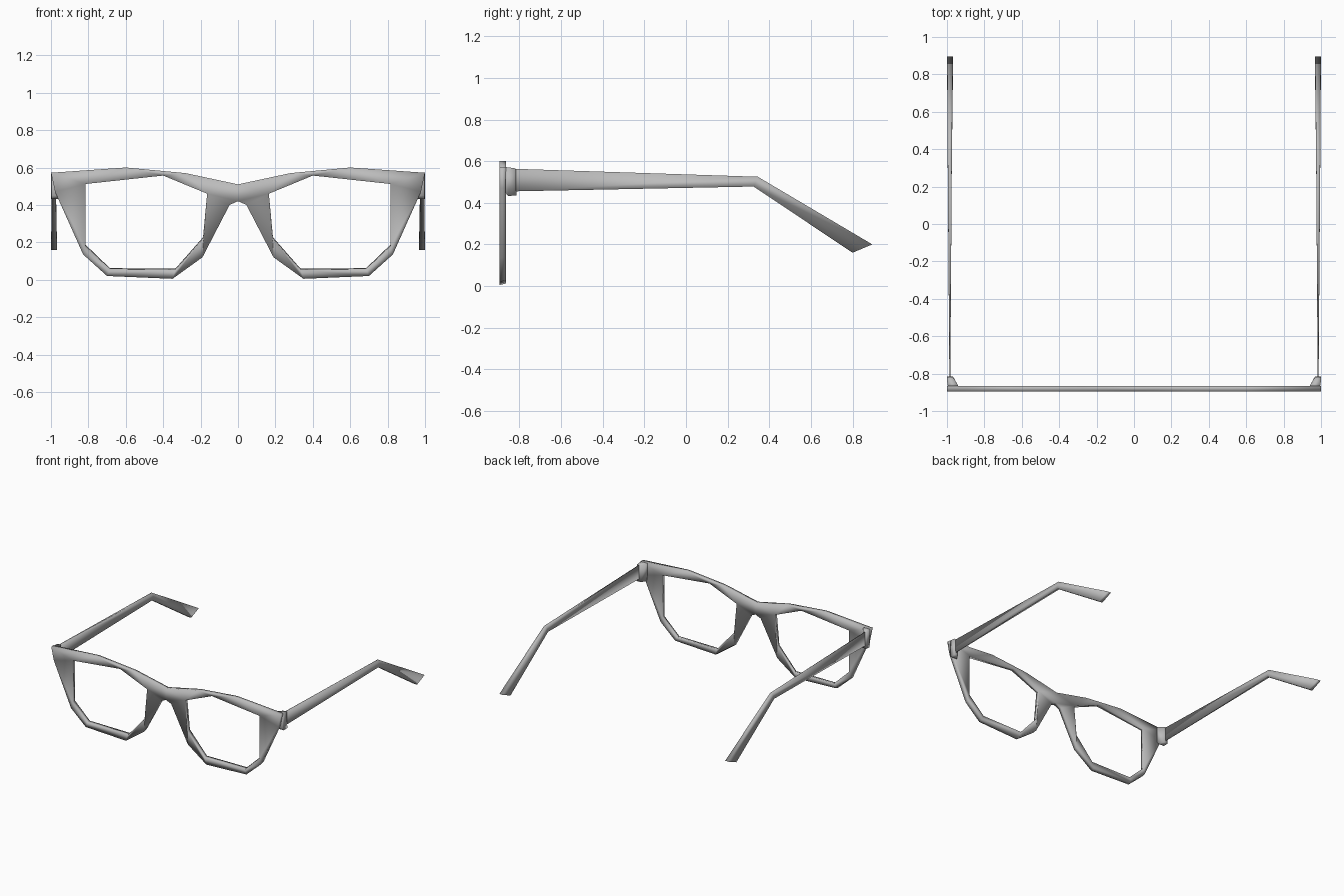
import bpy, bmesh

if "Cube" in bpy.data.objects:
    bpy.data.objects.remove(bpy.data.objects["Cube"])

grey = bpy.data.materials.new("frame grey")
grey.diffuse_color = (0.5, 0.5, 0.5, 1)
grey.use_nodes = True
grey.node_tree.nodes["Principled BSDF"].inputs["Base Color"].default_value = grey.diffuse_color


def finish(bm, name):
    """Turn a right-hand half into a smooth, mirrored object."""
    bmesh.ops.recalc_face_normals(bm, faces=bm.faces)
    for f in bm.faces:
        f.smooth = True
    me = bpy.data.meshes.new(name)
    bm.to_mesh(me)
    bm.free()
    me.materials.append(grey)
    ob = bpy.data.objects.new(name, me)
    bpy.context.collection.objects.link(ob)
    mod = ob.modifiers.new("mirror", 'MIRROR')
    mod.use_clip = True
    mod.merge_threshold = 0.001
    return ob


def loft(name, rings):
    """Skin equal-sized rings of points and cap both ends."""
    bm = bmesh.new()
    vs = [[bm.verts.new(p) for p in r] for r in rings]
    n = len(vs[0])
    for a, b in zip(vs, vs[1:]):
        for i in range(n):
            j = (i + 1) % n
            bm.faces.new((a[i], a[j], b[j], b[i]))
    bm.faces.new(vs[0])
    bm.faces.new(vs[-1])
    return finish(bm, name)


# Front frame: outline from bridge top round to bridge underside, and lens opening
outer = [(0, .51), (.28, .57), (.60, .60), (1.0, .572), (.978, .47), (.828, .135),
         (.70, .02), (.35, .005), (.19, .12), (.045, .40), (0, .42)]
inner = [(.165, .46), (.40, .557), (.815, .512), (.815, .18), (.685, .055),
         (.335, .052), (.187, .22)]
# Faces joining outline (o) and opening (i) points
faces = ["o0 o10 i0", "o10 o9 i0", "o0 i0 o1", "o1 i0 i1", "o1 i1 o2", "o2 i1 i2",
         "o2 i2 o3", "o3 i2 o4", "o4 i2 i3", "o4 i3 o5", "o5 i3 i4 o6",
         "o6 i4 i5 o7", "o7 i5 i6 o8", "o8 i6 i0 o9"]
bm = bmesh.new()
sheets = []
for y, lift in ((-.895, 0), (-.865, .007)):
    v = {}
    for k, pts in (("o", outer), ("i", inner)):
        for n, (x, z) in enumerate(pts):
            # the back rim is pulled in slightly at the lower edge
            dz = lift if z < .3 else 0
            v[k + str(n)] = bm.verts.new((x, y, z + dz))
    for f in faces:
        bm.faces.new([v[k] for k in f.split()])
    sheets.append(v)
front, back = sheets
edges = [("o%d" % n, "o%d" % (n + 1)) for n in range(10)]
edges += [("i%d" % n, "i%d" % ((n + 1) % 7)) for n in range(7)]
for a, b in edges:
    bm.faces.new((front[a], front[b], back[b], back[a]))
finish(bm, "front_frame")


def rect(x0, x1, lo, hi):
    """Four-point section; lo and hi are (y, z) of the bottom and top edges."""
    return [(x0, *lo), (x1, *lo), (x1, *hi), (x0, *hi)]


# Hinge blocks behind the outer corners
loft("hinges", [rect(.94, .995, (-.868, .45), (-.868, .572)),
                rect(.945, .998, (-.855, .432), (-.855, .57)),
                rect(.968, 1.0, (-.815, .436), (-.818, .565))])

# Temple arms: thin at the hinge, thicker at the ear bend and tip
loft("temple_arms", [rect(.982, .987, (-.82, .455), (-.82, .563)),
                     rect(.974, .996, (.325, .478), (.345, .525)),
                     rect(.968, .999, (.80, .16), (.895, .20))])
